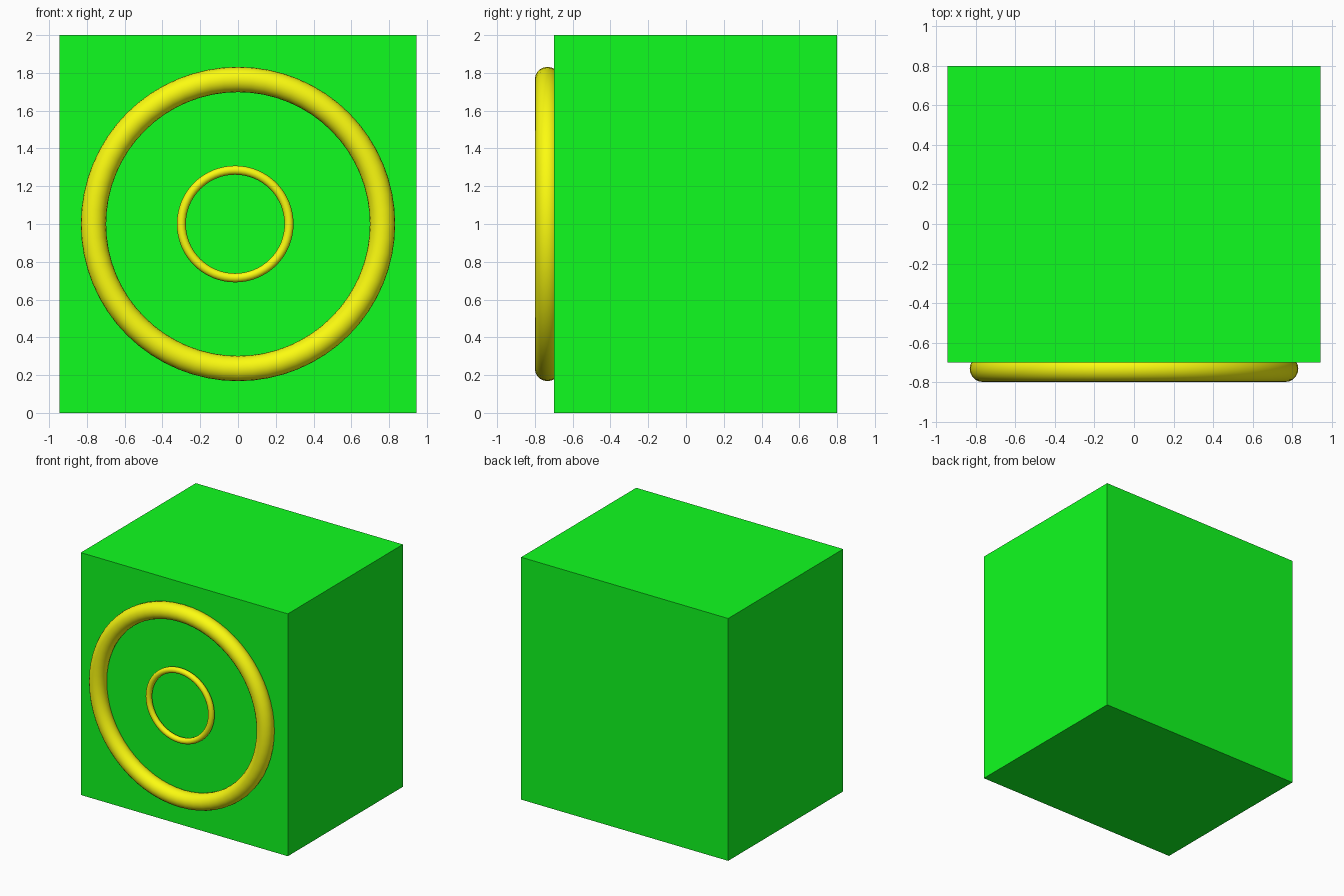
import bpy
from math import pi

if "Cube" in bpy.data.objects:
    bpy.data.objects.remove(bpy.data.objects["Cube"])


def material(name, color):
    mat = bpy.data.materials.new(name)
    mat.diffuse_color = color
    mat.use_nodes = True
    mat.node_tree.nodes["Principled BSDF"].inputs["Base Color"].default_value = mat.diffuse_color
    return mat


green = material("green", (0.005, 0.98, 0.014, 1))
yellow = material("yellow", (0.97, 0.97, 0.005, 1))


def ring(name, x, y, major, minor):
    bpy.ops.mesh.primitive_torus_add(
        location=(x, y, 1.0), rotation=(pi / 2, 0, 0),
        major_radius=major, minor_radius=minor,
        major_segments=64, minor_segments=20)
    obj = bpy.context.object
    obj.name = name
    obj.data.materials.append(yellow)
    bpy.ops.object.shade_smooth()
    return obj


# Main block
bpy.ops.mesh.primitive_cube_add(size=1, location=(0, 0.05, 1))
body = bpy.context.object
body.name = "body"
body.scale = (1.89, 1.5, 2.0)
bpy.ops.object.transform_apply(location=False, rotation=False, scale=True)
body.data.materials.append(green)

# Rings on the front face
ring("outer_ring", 0.0, -0.733, 0.765, 0.067)
ring("inner_ring", -0.015, -0.733, 0.285, 0.024)
